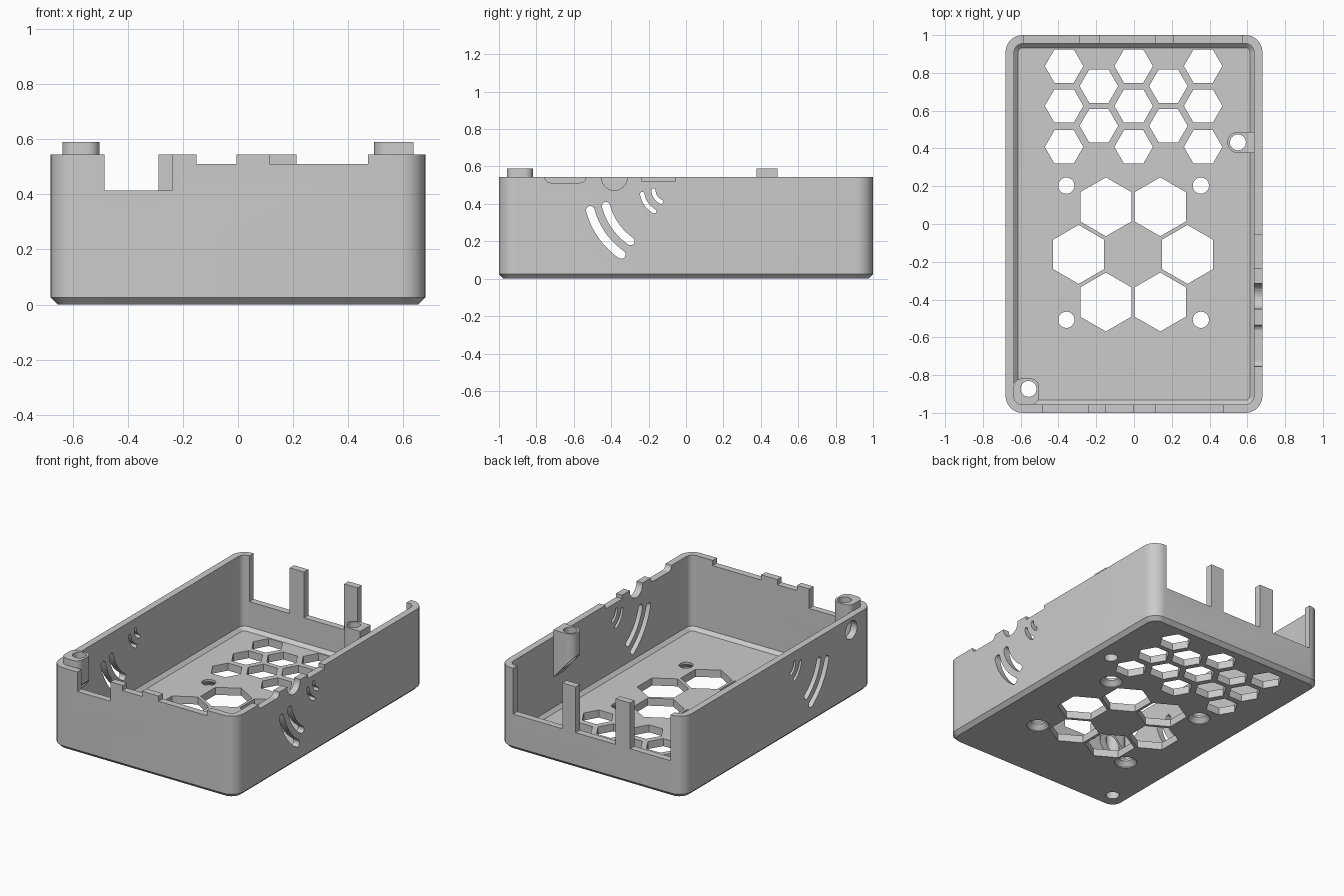
import bpy, bmesh
from math import sin, cos, pi, radians

cube = bpy.data.objects.get("Cube")
if cube:
    bpy.data.objects.remove(cube, do_unlink=True)

grey = bpy.data.materials.new("plain grey")
grey.use_nodes = True
grey.diffuse_color = (0.6, 0.6, 0.6, 1)
grey.node_tree.nodes["Principled BSDF"].inputs["Base Color"].default_value = (0.6, 0.6, 0.6, 1)

HALF_X, HALF_Y, RIM, WALL, FLOOR = 0.68, 1.0, 0.545, 0.045, 0.05
BELOW, ABOVE = -0.1, 0.09  # height range of the floor cutters


# --- 2D outlines ---
def arc(cx, cy, r, a0, a1, n):
    return [(cx + r * cos(radians(a0 + (a1 - a0) * i / n)),
             cy + r * sin(radians(a0 + (a1 - a0) * i / n))) for i in range(n + 1)]


def circle(cx, cy, r, n=32, turn=0):
    return arc(cx, cy, r, turn, turn + 360, n)[:-1]


def rect(x0, x1, y0, y1):
    return [(x0, y0), (x1, y0), (x1, y1), (x0, y1)]


def round_rect(x0, x1, y0, y1, r, n=8):
    return (arc(x1 - r, y1 - r, r, 0, 90, n) + arc(x0 + r, y1 - r, r, 90, 180, n)
            + arc(x0 + r, y0 + r, r, 180, 270, n) + arc(x1 - r, y0 + r, r, 270, 360, n))


def curved_slot(cx, cy, r, half, a0, a1):
    def end(a, start):
        return arc(cx + r * cos(radians(a)), cy + r * sin(radians(a)), half, start, start + 180, 8)
    outer = arc(cx, cy, r + half, a0, a1, 14)
    inner = arc(cx, cy, r - half, a1, a0, 14)
    return outer + end(a1, a1)[1:-1] + inner + end(a0, a0 + 180)[1:-1]


# --- solids ---
def loft(bm, loops):
    rings = [[bm.verts.new(p) for p in loop] for loop in loops]
    for a, b in zip(rings, rings[1:]):
        for i in range(len(a)):
            j = (i + 1) % len(a)
            bm.faces.new((a[i], a[j], b[j], b[i]))
    bm.faces.new(rings[0])
    bm.faces.new(rings[-1])


def prism(bm, pts, lo, hi, axis="z"):
    if axis == "z":
        loft(bm, [[(u, v, w) for u, v in pts] for w in (lo, hi)])
    else:
        loft(bm, [[(w, u, v) for u, v in pts] for w in (lo, hi)])


def finish(bm, name):
    bmesh.ops.recalc_face_normals(bm, faces=bm.faces)
    mesh = bpy.data.meshes.new(name)
    bm.to_mesh(mesh)
    bm.free()
    mesh.materials.append(grey)
    obj = bpy.data.objects.new(name, mesh)
    bpy.context.collection.objects.link(obj)
    return obj


def cut(obj, cutter):
    mod = obj.modifiers.new("cut", "BOOLEAN")
    mod.operation, mod.solver, mod.object = "DIFFERENCE", "EXACT", cutter
    mod.use_self = True
    bpy.ops.object.select_all(action="DESELECT")
    bpy.context.view_layer.objects.active = obj
    obj.select_set(True)
    bpy.ops.object.modifier_apply(modifier=mod.name)
    bpy.ops.object.shade_smooth_by_angle(angle=radians(25))


# --- case tray: outside chamfer, walls, inside chamfer, floor ---
def tray_loop(inset, radius, z):
    x, y = HALF_X - inset, HALF_Y - inset
    return [(u, v, z) for u, v in round_rect(-x, x, -y, y, radius)]


bm = bmesh.new()
loft(bm, [tray_loop(0.025, 0.065, 0), tray_loop(0, 0.09, 0.025), tray_loop(0, 0.09, RIM),
          tray_loop(WALL, 0.045, RIM), tray_loop(WALL, 0.045, FLOOR + 0.022),
          tray_loop(WALL + 0.022, 0.023, FLOOR)])
tray = finish(bm, "case_tray")

# --- floor openings ---
bm = bmesh.new()
# large vent ring
for k in range(6):
    a = k * pi / 3
    prism(bm, circle(-0.005 + 0.288 * cos(a), -0.161 + 0.291 * sin(a), 0.156, 6, 30), BELOW, ABOVE)
# small honeycomb vents
for col in range(-2, 3):
    rows = (0.73, 0.52) if col % 2 else (0.836, 0.625, 0.408)
    for y in rows:
        prism(bm, circle(-0.002 + 0.184 * col, y, 0.102, 6), BELOW, ABOVE)
# countersunk mounting holes
for x in (-0.358, 0.354):
    for y in (0.203, -0.507):
        loft(bm, [[(u, v, z) for u, v in circle(x, y, r)]
                  for r, z in ((0.07, BELOW), (0.07, 0.006), (0.043, 0.035), (0.043, ABOVE))])
floor_openings = finish(bm, "floor_cutter")

# --- wall openings ---
bm = bmesh.new()
# front rim notches
for x0, x1, z in ((-0.485, -0.24, 0.415), (-0.15, -0.005, 0.51), (0.115, 0.472, 0.51)):
    prism(bm, rect(x0, x1, -1.1, -0.9), z, 0.8)
# back port openings, leaving two uprights
for x0, x1 in ((-0.585, -0.288), (-0.182, 0.113), (0.212, 0.575)):
    prism(bm, rect(x0, x1, 0.9, 1.1), 0.24, 0.8)
# curved vents through both side walls
for r, half, a0, a1 in ((0.422, 0.023, 195, 235), (0.335, 0.022, 195, 235),
                        (0.132, 0.012, 190, 240), (0.07, 0.011, 182, 246)):
    for side in (-0.7, 0.7):
        prism(bm, curved_slot(-0.104, 0.475, r, half, a0, a1), side - 0.1, side + 0.1, "x")
# rim notches in one side wall, round port in the other
prism(bm, round_rect(-0.755, -0.535, 0.513, 0.8, 0.032), 0.6, 0.8, "x")
prism(bm, circle(-0.383, 0.54, 0.068), 0.6, 0.8, "x")
prism(bm, rect(-0.235, -0.058, 0.52, 0.8), 0.6, 0.8, "x")
prism(bm, circle(-0.77, 0.46, 0.06), -0.8, -0.6, "x")
wall_openings = finish(bm, "wall_cutter")

# --- screw holes through posts and floor ---
POSTS = (("front_screw_post", -0.558, -0.873), ("side_screw_post", 0.55, 0.432))
bm = bmesh.new()
for _, x, y in POSTS:
    prism(bm, circle(x, y, 0.042), BELOW, 0.8)
screw_holes = finish(bm, "screw_hole_cutter")

cutters = (floor_openings, wall_openings, screw_holes)
for cutter in cutters:
    cut(tray, cutter)

# --- screw posts: undersides slope up away from the wall ---
for name, x, y in POSTS:
    if x < 0:
        outline = round_rect(-0.638, -0.503, -0.958, -0.818, 0.045)
    else:
        outline = arc(x, y, 0.056, 90, 270, 16) + [(0.637, y - 0.056), (0.637, y + 0.056)]
    bm = bmesh.new()
    loft(bm, [[(u, v, 0.27 + 1.15 * (0.64 - abs(u))) for u, v in outline],
              [(u, v, 0.59) for u, v in outline]])
    cut(finish(bm, name), screw_holes)

for cutter in cutters:
    bpy.data.objects.remove(cutter, do_unlink=True)
